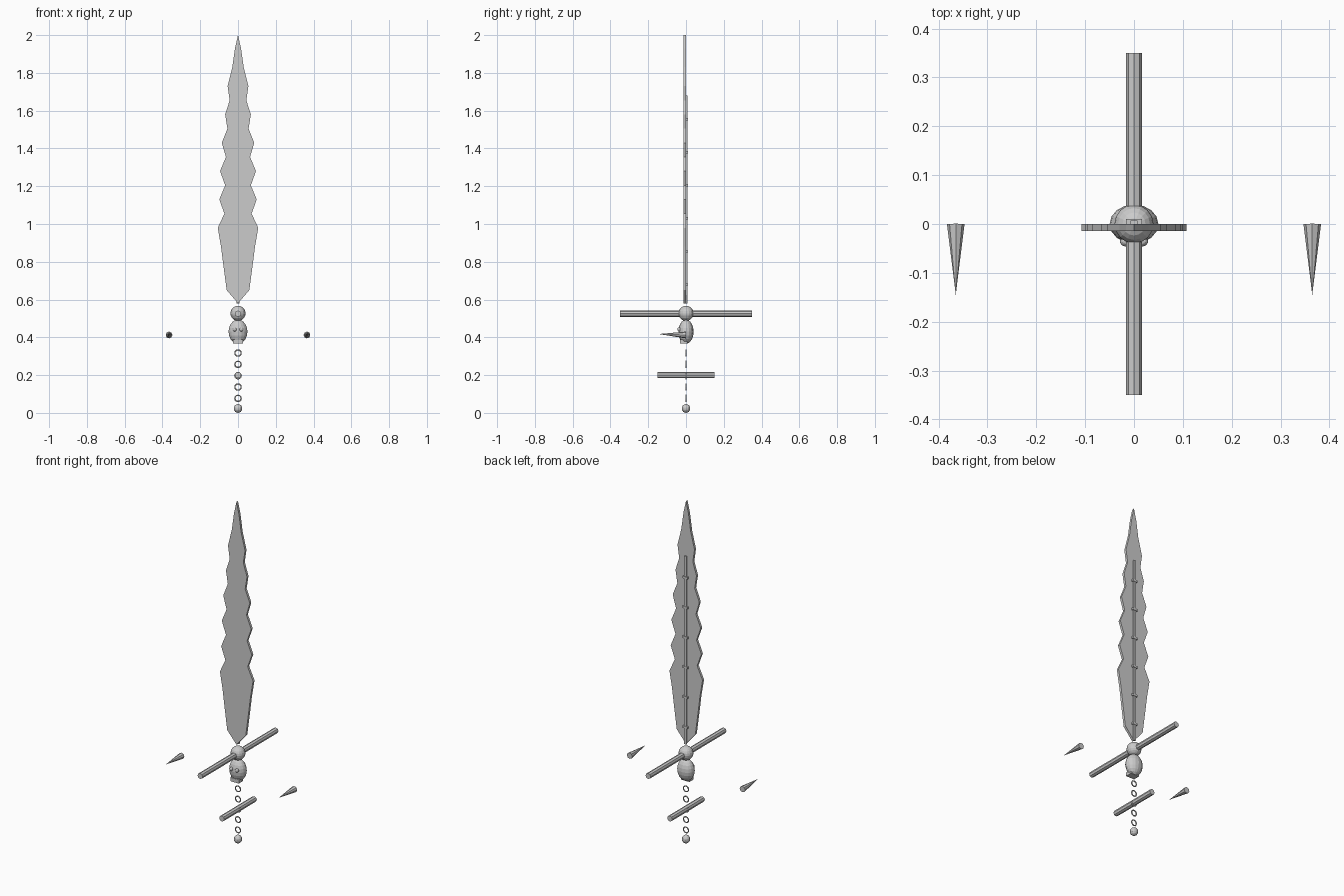
import bpy, bmesh
from math import radians, pi

if "Cube" in bpy.data.objects:
    bpy.data.objects.remove(bpy.data.objects["Cube"])


def name_last(name, scale=None):
    ob = bpy.context.object
    ob.name = name
    if scale:
        ob.scale = scale
    return ob


def ball(name, loc, scale, seg=16, rings=10):
    bpy.ops.mesh.primitive_uv_sphere_add(segments=seg, ring_count=rings, radius=1, location=loc)
    return name_last(name, scale)


def box(name, loc, size):
    bpy.ops.mesh.primitive_cube_add(size=1, location=loc)
    return name_last(name, size)


def bar(name, z, length, r=0.0165):
    bpy.ops.mesh.primitive_cylinder_add(vertices=8, radius=r, depth=length,
                                        location=(0, 0, z), rotation=(pi / 2, 0, 0))
    return name_last(name)


# Wavy blade: half profile mirrored, then extruded back to front
half = [(0, 0.58), (0.06, 0.65), (0.08, 0.80), (0.09, 0.88), (0.107, 0.98),
        (0.072, 1.055), (0.099, 1.13), (0.068, 1.205), (0.095, 1.28),
        (0.064, 1.355), (0.086, 1.43), (0.056, 1.505), (0.068, 1.58),
        (0.044, 1.655), (0.055, 1.73), (0.03, 1.83), (0.016, 1.93), (0, 2.0)]
outline = half + [(-x, z) for x, z in half[-2:0:-1]]
bm = bmesh.new()
face = bm.faces.new([bm.verts.new((x, 0, z)) for x, z in outline])
ext = bmesh.ops.extrude_face_region(bm, geom=[face])
bmesh.ops.translate(bm, vec=(0, -0.014, 0),
                    verts=[v for v in ext["geom"] if isinstance(v, bmesh.types.BMVert)])
bmesh.ops.recalc_face_normals(bm, faces=bm.faces)
mesh = bpy.data.meshes.new("blade")
bm.to_mesh(mesh)
bm.free()
bpy.context.collection.objects.link(bpy.data.objects.new("blade", mesh))

# Spine on the back of the blade with small cross nodes
box("blade_spine", (0, 0.003, 1.13), (0.014, 0.008, 1.10))
for i in range(6):
    box("spine_node", (0, 0.004, 0.68 + 0.175 * i), (0.032, 0.012, 0.012))

# Cross guard, hub and short lower bar
bar("cross_guard", 0.525, 0.70)
ball("guard_hub", (0, 0, 0.527), (0.04, 0.04, 0.04))
bar("lower_bar", 0.20, 0.30)

# Skull ornament with eyes and jaw
ball("skull", (0, 0, 0.43), (0.05, 0.04, 0.064))
box("jaw", (0, -0.012, 0.378), (0.055, 0.04, 0.022))
for s in (-1, 1):
    ball("eye", (s * 0.018, -0.035, 0.442), (0.011, 0.011, 0.011), 10, 6)

    # Detached spikes pointing forward
    bpy.ops.mesh.primitive_cone_add(vertices=8, radius1=0.018, radius2=0, depth=0.145,
                                    location=(s * 0.365, -0.0725, 0.415),
                                    rotation=(radians(88), 0, 0))
    name_last("spike")

# Chain grip and pommel
for i in range(5):
    bpy.ops.mesh.primitive_torus_add(major_segments=12, minor_segments=6, major_radius=0.0165,
                                     minor_radius=0.0035, location=(0, 0, 0.077 + 0.06 * i),
                                     rotation=(pi / 2, 0, 0))
    name_last("grip_ring")
ball("pommel", (0, 0, 0.0235), (0.0225, 0.0225, 0.0235), 12, 8)
